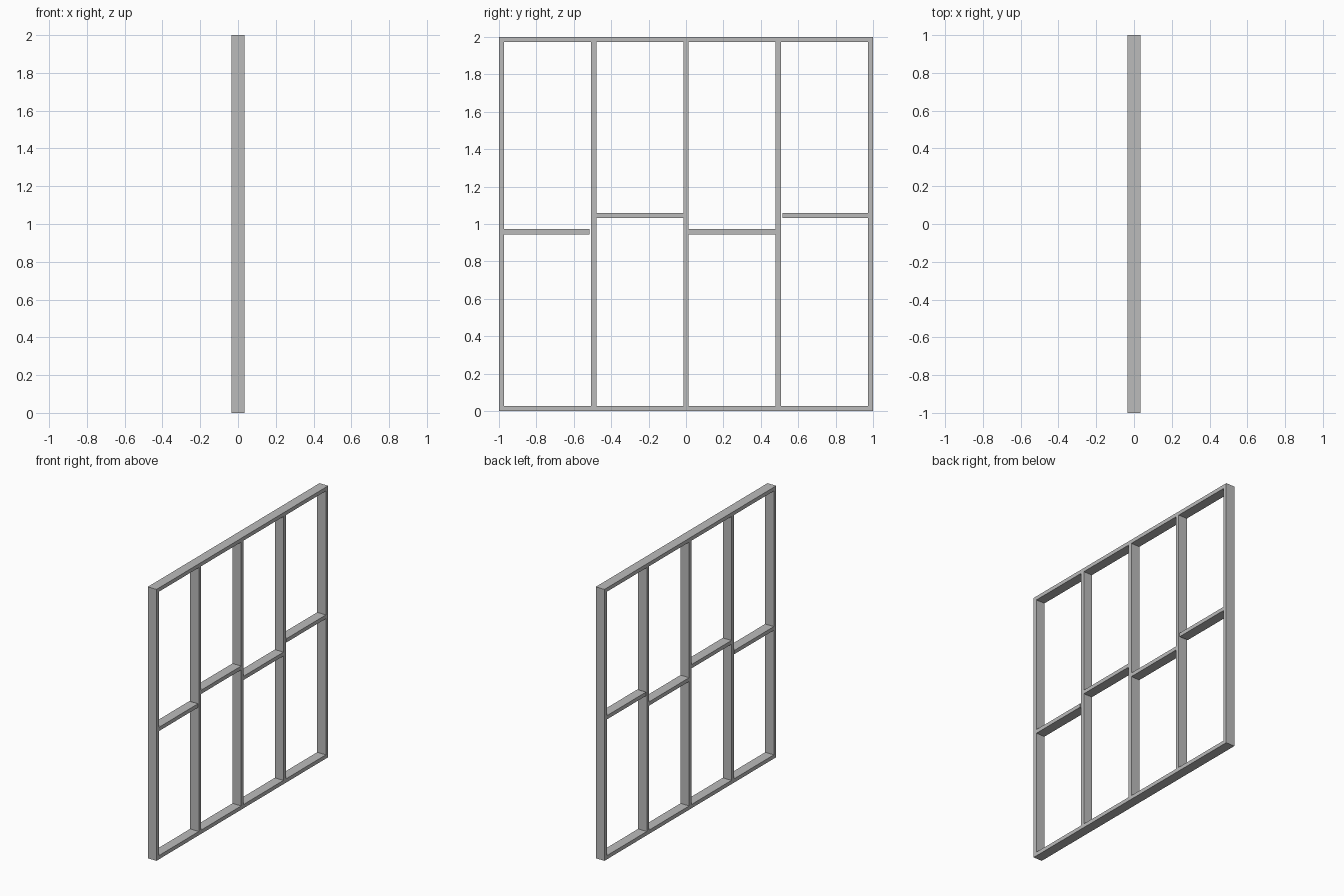
import bpy

cube = bpy.data.objects.get("Cube")
if cube:
    bpy.data.objects.remove(cube, do_unlink=True)

DEPTH = 0.071   # timber depth along x
T = 0.028       # timber thickness

steel = bpy.data.materials.new("light_grey")
steel.use_nodes = True
GREY = (0.5, 0.5, 0.5, 1)
steel.diffuse_color = GREY
steel.node_tree.nodes["Principled BSDF"].inputs["Base Color"].default_value = GREY


def beam(name, y0, y1, z0, z1):
    """Rectangular timber spanning the given y and z ranges."""
    bpy.ops.mesh.primitive_cube_add(size=1, location=(0, (y0 + y1) / 2, (z0 + z1) / 2))
    ob = bpy.context.object
    ob.name = name
    ob.scale = (DEPTH, y1 - y0, z1 - z0)
    bpy.ops.object.transform_apply(location=False, rotation=False, scale=True)
    ob.data.materials.append(steel)


# Top and bottom plates
beam("bottom_plate", -1, 1, 0, T)
beam("top_plate", -1, 1, 2 - T, 2)

# Vertical studs
studs = [-1 + T / 2, -0.493, 0, 0.493, 1 - T / 2]
for i, y in enumerate(studs):
    beam(f"stud_{i + 1}", y - T / 2, y + T / 2, T, 2 - T)

# Staggered blocking between studs, the outer pieces stop just short of the inner studs
GAP = 0.009
for i, (a, b) in enumerate(zip(studs, studs[1:])):
    z = 0.959 if i % 2 == 0 else 1.045
    start = a + T / 2 + (GAP if i == 3 else 0)
    end = b - T / 2 - (GAP if i == 0 else 0)
    beam(f"blocking_{i + 1}", start, end, z - T / 2, z + T / 2)
